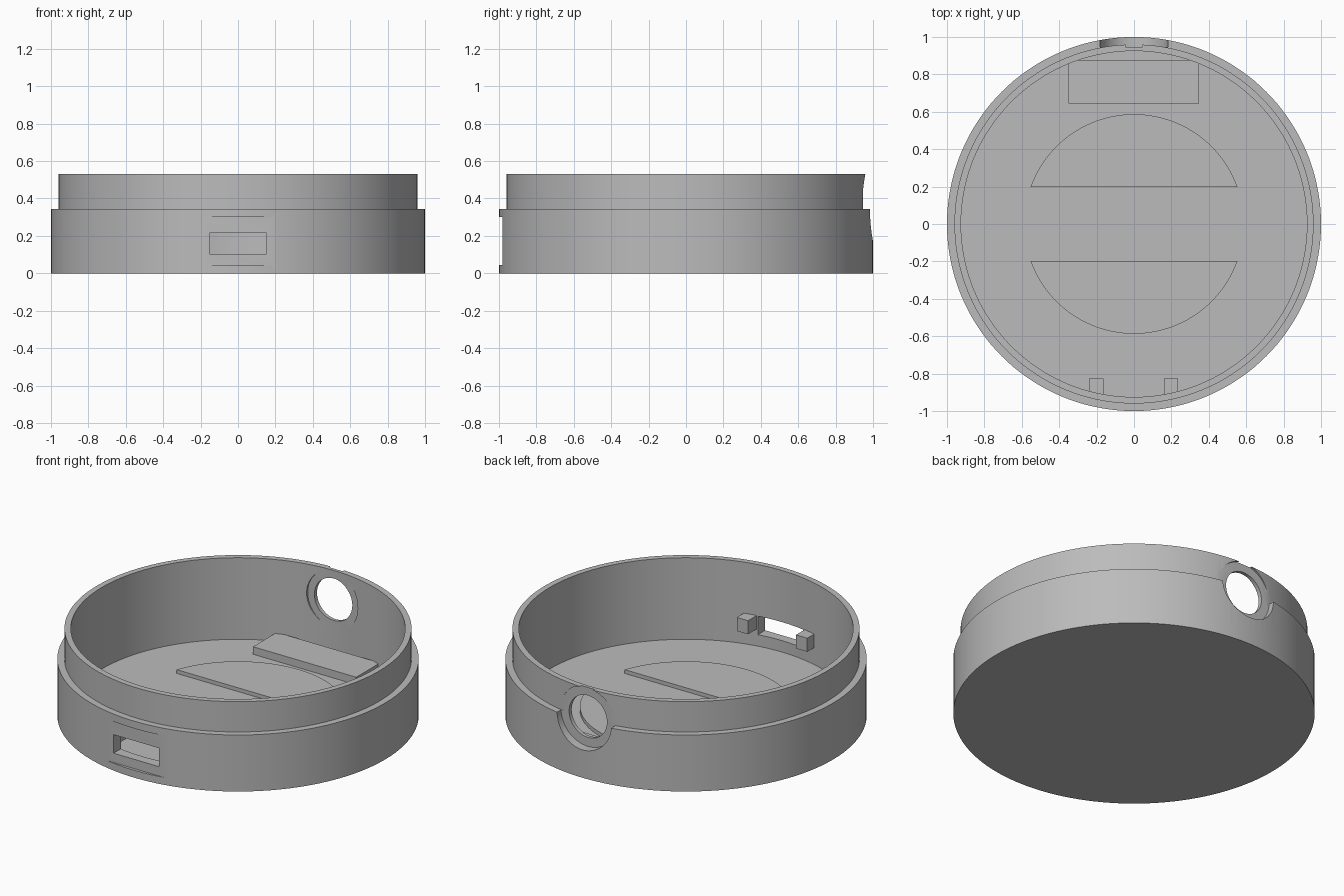
import bpy, bmesh, math
from mathutils import Matrix

if "Cube" in bpy.data.objects:
    bpy.data.objects.remove(bpy.data.objects["Cube"], do_unlink=True)

grey = bpy.data.materials.new("plain grey")
grey.use_nodes = True
colour = (0.5, 0.5, 0.5, 1)
grey.diffuse_color = colour
grey.node_tree.nodes["Principled BSDF"].inputs["Base Color"].default_value = colour

FLOOR = 0.032


def finish(name, bm):
    bmesh.ops.recalc_face_normals(bm, faces=bm.faces)
    mesh = bpy.data.meshes.new(name)
    bm.to_mesh(mesh)
    bm.free()
    mesh.materials.append(grey)
    obj = bpy.data.objects.new(name, mesh)
    bpy.context.collection.objects.link(obj)
    return obj


def box(name, x0, x1, y0, y1, z0, z1):
    bm = bmesh.new()
    centre = Matrix.Translation(((x0 + x1) / 2, (y0 + y1) / 2, (z0 + z1) / 2))
    size = Matrix.Diagonal((x1 - x0, y1 - y0, z1 - z0, 1))
    bmesh.ops.create_cube(bm, size=1, matrix=centre @ size)
    return finish(name, bm)


def rod(name, radius, y0, y1, z):
    """Cylinder lying along y."""
    bm = bmesh.new()
    place = Matrix.Translation((0, (y0 + y1) / 2, z)) @ Matrix.Rotation(math.pi / 2, 4, "X")
    bmesh.ops.create_cone(bm, cap_ends=True, segments=64, radius1=radius,
                          radius2=radius, depth=y1 - y0, matrix=place)
    return finish(name, bm)


def lathe(name, profile, steps=144):
    """Revolve a profile that starts and ends on the axis."""
    bm = bmesh.new()
    verts = [bm.verts.new((r, 0, z)) for r, z in profile]
    edges = [bm.edges.new(pair) for pair in zip(verts, verts[1:])]
    bmesh.ops.spin(bm, geom=verts + edges, cent=(0, 0, 0), axis=(0, 0, 1),
                   angle=math.tau, steps=steps)
    bmesh.ops.remove_doubles(bm, verts=bm.verts, dist=0.0001)
    return finish(name, bm)


def smooth(obj):
    bpy.ops.object.select_all(action="DESELECT")
    obj.select_set(True)
    bpy.context.view_layer.objects.active = obj
    bpy.ops.object.shade_smooth_by_angle(angle=math.radians(25))


# Round case with a stepped lip
case = lathe("case", [(0, 0), (1, 0), (1, 0.345), (0.96, 0.345), (0.96, 0.53),
                      (0.925, 0.53), (0.925, FLOOR), (0, FLOOR)])

# Front socket recess and slot, back round hole with a recess on both faces
cutters = [
    box("socket_recess_cutter", -0.2, 0.2, -1.1, -0.982, 0.045, 0.3),
    box("socket_slot_cutter", -0.153, 0.153, -1.1, -0.85, 0.102, 0.215),
    rod("outer_recess_cutter", 0.183, 0.945, 1.1, 0.353),
    rod("inner_recess_cutter", 0.173, 0.8, 0.92, 0.353),
    rod("hole_cutter", 0.128, 0.8, 1.1, 0.353),
]
bpy.context.view_layer.objects.active = case
for cutter in cutters:
    cutter.hide_render = True
    cut = case.modifiers.new("cut", "BOOLEAN")
    cut.object = cutter
    cut.solver = "EXACT"
    bpy.ops.object.modifier_apply(modifier=cut.name)
    bpy.data.objects.remove(cutter, do_unlink=True)
smooth(case)

# Raised floor pads, each a segment of one circle
RADIUS, CHORD = 0.587, 0.197
start = math.asin(CHORD / RADIUS)
for name, side in (("back_pad", 1), ("front_pad", -1)):
    bm = bmesh.new()
    count = 48
    ring = []
    for i in range(count + 1):
        a = start + (math.pi - 2 * start) * i / count
        ring.append(bm.verts.new((RADIUS * math.cos(a), side * RADIUS * math.sin(a), FLOOR - 0.01)))
    face = bm.faces.new(ring)
    top = bmesh.ops.extrude_face_region(bm, geom=[face])["geom"]
    bmesh.ops.translate(bm, vec=(0, 0, 0.033),
                        verts=[v for v in top if isinstance(v, bmesh.types.BMVert)])
    smooth(finish(name, bm))

# Raised block under the hole
box("back_block", -0.35, 0.347, 0.645, 0.875, FLOOR - 0.01, 0.078)

# Pegs beside the slot
for name, x in (("right_peg", -0.202), ("left_peg", 0.198)):
    box(name, x - 0.038, x + 0.038, -0.94, -0.827, 0.135, 0.218)
